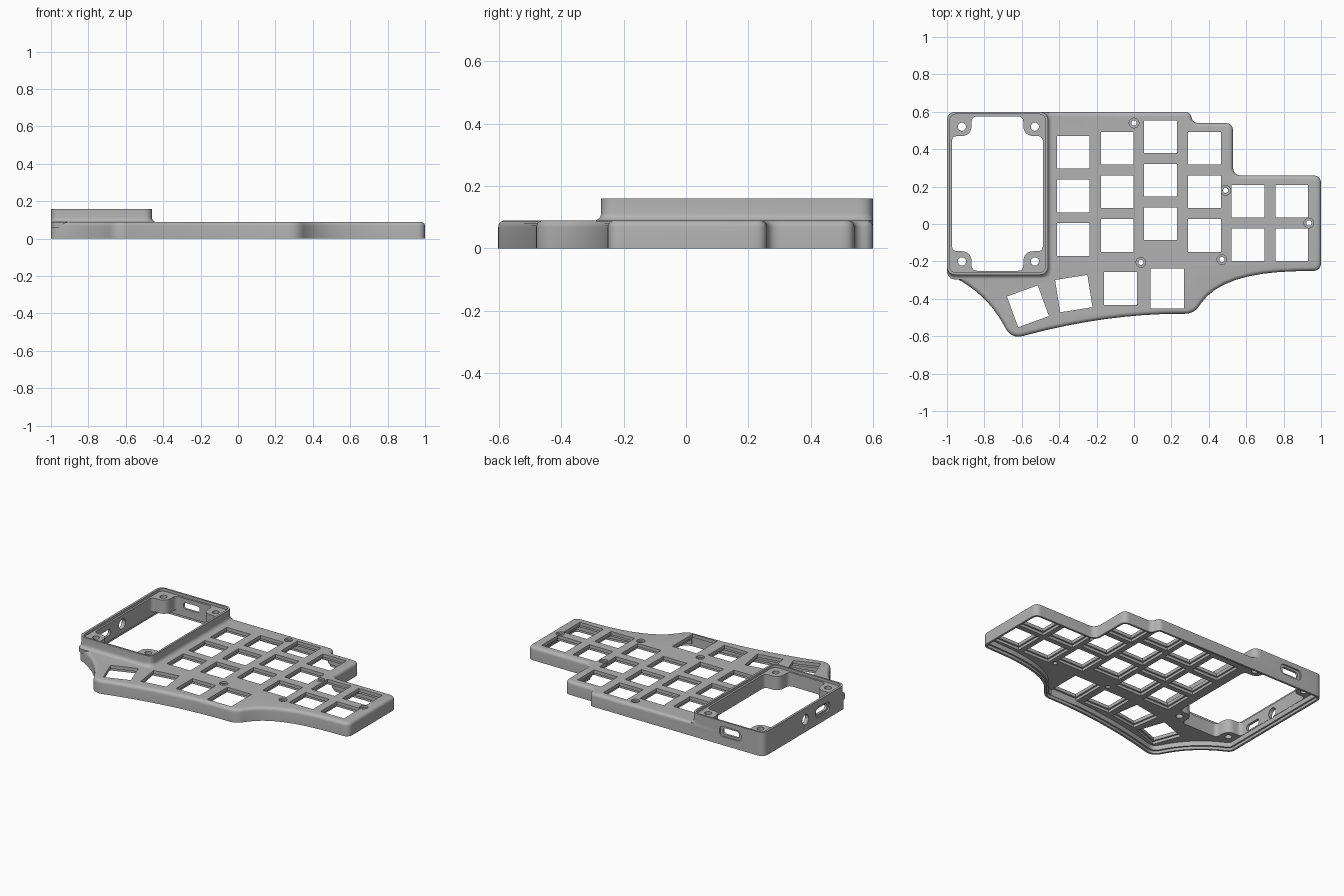
import bpy, bmesh, math
from mathutils import Vector, Matrix

cube = bpy.data.objects.get("Cube")
if cube:
    bpy.data.objects.remove(cube)

grey = bpy.data.materials.new("plain_grey")
grey.use_nodes = True
grey.diffuse_color = (0.45, 0.45, 0.45, 1)
grey.node_tree.nodes["Principled BSDF"].inputs["Base Color"].default_value = (0.45, 0.45, 0.45, 1)


def rounded(corners, steps=8):
    """Polygon with curved corners; each corner is x, y, trim before, trim after."""
    pts = []
    for i, c in enumerate(corners):
        p = Vector(c[:2])
        before, after = Vector(corners[i - 1][:2]), Vector(corners[(i + 1) % len(corners)][:2])
        a = p + (before - p).normalized() * c[2]
        b = p + (after - p).normalized() * c[-1]
        for k in range(steps + 1):
            t = k / steps
            pts.append(a * (1 - t) ** 2 + p * 2 * t * (1 - t) + b * t * t)
    return pts


def inset(pts, d):
    """Move a clockwise outline inward by d."""
    out = []
    for i, p in enumerate(pts):
        u = (p - pts[i - 1]).normalized()
        v = (pts[(i + 1) % len(pts)] - p).normalized()
        n = Vector((u.y + v.y, -u.x - v.x)).normalized()
        out.append(p + n * d / max(0.5, n.dot(Vector((u.y, -u.x)))))
    return out


def rect(x0, x1, y0, y1, r):
    return rounded([(x0, y1, r), (x1, y1, r), (x1, y0, r), (x0, y0, r)])


def box(cx, cy, w, h, angle=0):
    rot = Matrix.Rotation(math.radians(angle), 2)
    return [Vector((cx, cy)) + rot @ Vector((sx * w / 2, sy * h / 2))
            for sx, sy in ((-1, 1), (1, 1), (1, -1), (-1, -1))]


def circle(cx, cy, r, n=24):
    return [Vector((cx + r * math.sin(k * math.tau / n), cy + r * math.cos(k * math.tau / n)))
            for k in range(n)]


def solid(name, stacks, matrix=None):
    """Closed solids; each stack is a list of (outline, height) layers."""
    bm = bmesh.new()
    for stack in stacks:
        loops = [[bm.verts.new((p.x, p.y, z)) for p in pts] for pts, z in stack]
        bm.faces.new(loops[0])
        bm.faces.new(loops[-1])
        for lo, hi in zip(loops, loops[1:]):
            for i in range(len(lo)):
                bm.faces.new((lo[i - 1], lo[i], hi[i], hi[i - 1]))
    bmesh.ops.recalc_face_normals(bm, faces=bm.faces)
    if matrix:
        bm.transform(matrix)
    me = bpy.data.meshes.new(name)
    bm.to_mesh(me)
    bm.free()
    me.materials.append(grey)
    ob = bpy.data.objects.new(name, me)
    bpy.context.collection.objects.link(ob)
    return ob


def prisms(outlines, z0, z1, matrix=None):
    return solid("cutter", [[(o, z0), (o, z1)] for o in outlines], matrix)


def combine(target, tool, operation="DIFFERENCE"):
    mod = target.modifiers.new("combine", "BOOLEAN")
    mod.operation, mod.solver, mod.object = operation, "EXACT", tool
    deps = bpy.context.evaluated_depsgraph_get()
    me = bpy.data.meshes.new_from_object(target.evaluated_get(deps))
    target.modifiers.clear()
    target.data = me
    bpy.data.objects.remove(tool)


# Plate with a rounded top edge
outline = rounded([
    (-1, .6, .05), (.3, .6, .03), (.315, .54, .03), (.53, .54, .045), (.53, .26, .045),
    (1, .26, .045), (1, -.25, .045), (.47, -.26, .4, .2), (.32, -.48, .05),
    (-.15, -.48, .4, .45), (-.655, -.615, .065), (-.79, -.37, .19, .2), (-1, -.265, .03)])
R, TOP = .022, .09
layers = [(outline, 0)]
for k in range(6):
    a = k / 5 * math.pi / 2
    layers.append((inset(outline, R * (1 - math.cos(a))), TOP - R + R * math.sin(a)))
case = solid("keyboard_case", [layers])

# Raised display bezel, flared where it meets the plate
bezel = [(rect(-1, -.435, -.295, .6, .05), .06)]
for k in range(6):
    a = k / 5 * math.pi / 2
    e = .025 * (1 - math.sin(a))
    bezel.append((rect(-1, -.46 + e, -.272 - e, .6, .05), .114 - .025 * math.cos(a)))
bezel.append((rect(-1, -.46, -.272, .6, .05), .16))
combine(case, solid("bezel", [bezel]), "UNION")

# Hollow underside with a step for the base
combine(case, prisms([inset(outline, .025)], -.1, .05))
combine(case, prisms([inset(outline, .014)], -.1, .018))

# Display opening with four corner tabs, and the shallow seat above it
X0, X1, Y0, Y1, T = -.973, -.487, -.25, .575, .105
notched = []
for x, y, sx, sy in ((X0, Y1, 1, -1), (X1, Y1, -1, -1), (X1, Y0, -1, 1), (X0, Y0, 1, 1)):
    tab = [(x, y + sy * T, .03), (x + sx * T, y + sy * T, .06), (x + sx * T, y, .03)]
    notched += tab if sx * sy < 0 else tab[::-1]
combine(case, prisms([rounded(notched)], .03, .3))
combine(case, prisms([rect(-.985, -.474, -.26, .588, .04)], .142, .3))
combine(case, prisms([circle(x, y, .022) for x in (-.92, -.53) for y in (-.2, .52)], .01, .3))

# Key openings, with wider pockets from below
S = .175
columns = [(-.325, .383, 3), (-.09, .405, 3), (.142, .467, 3), (.377, .405, 3),
           (.61, .122, 2), (.843, .122, 2)]
keys = [(x, y - .233 * k, S, S, 0) for x, y, n in columns for k in range(n)]
keys += [(.177, -.345, .18, .215, 0), (-.072, -.345, S, S, 0),
         (-.322, -.372, S, S, 9), (-.567, -.44, S, S, 20)]
combine(case, prisms([box(x, y, w + .022, h + .022, a) for x, y, w, h, a in keys], .01, .068))
combine(case, prisms([box(*k) for k in keys], .02, .2))

# Countersunk screw holes
screws = [(0, .54), (.49, .18), (.935, .005), (.037, -.205), (.47, -.19)]
combine(case, prisms([circle(x, y, .026) for x, y in screws], .077, .2))
combine(case, prisms([circle(x, y, .014) for x, y in screws], .02, .2))


# Ports in the back and side walls
def slot(u, z, w, h):
    return rect(u - w / 2, u + w / 2, z - h / 2, z + h / 2, h * .45)


back = Matrix.Rotation(math.radians(90), 4, "X")
side = Matrix(((0, 0, 1, 0), (1, 0, 0, 0), (0, 1, 0, 0), (0, 0, 0, 1)))
combine(case, prisms([slot(-.75, .092, .16, .07)], -.7, -.59, back))
combine(case, prisms([slot(-.75, .092, .12, .042)], -.7, -.54, back))
combine(case, prisms([slot(-.03, .08, .15, .066)], -1.1, -.99, side))
combine(case, prisms([slot(-.03, .08, .115, .042), circle(.155, .083, .034)], -1.1, -.94, side))

# Smooth the curves, keep the edges crisp
bpy.ops.object.select_all(action="DESELECT")
case.select_set(True)
bpy.context.view_layer.objects.active = case
bpy.ops.object.shade_smooth_by_angle(angle=math.radians(30))
